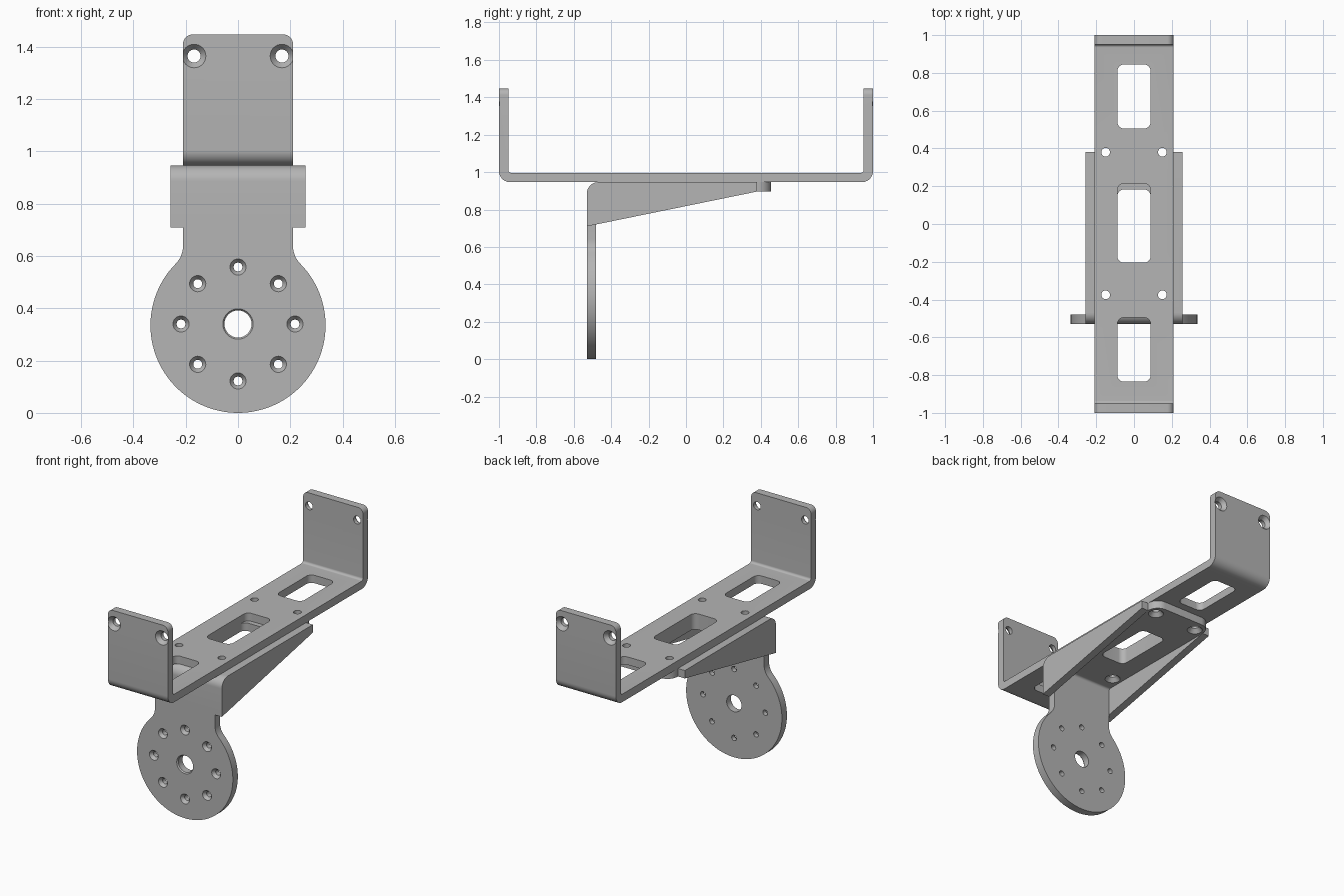
import bpy, bmesh
from math import cos, sin, pi, sqrt, atan2, radians, ceil
from mathutils import Vector

if "Cube" in bpy.data.objects:
    bpy.data.objects.remove(bpy.data.objects["Cube"])

GREY = (0.46, 0.46, 0.46, 1)
steel = bpy.data.materials.new("grey metal")
steel.use_nodes = True
steel.diffuse_color = GREY
steel.node_tree.nodes["Principled BSDF"].inputs["Base Color"].default_value = GREY

T = 0.05                # sheet thickness
HALF = 0.21             # half width of both brackets
DECK = 0.946            # where the two brackets meet


def finish(name, bm):
    bmesh.ops.recalc_face_normals(bm, faces=bm.faces)
    mesh = bpy.data.meshes.new(name)
    bm.to_mesh(mesh)
    bm.free()
    obj = bpy.data.objects.new(name, mesh)
    bpy.context.scene.collection.objects.link(obj)
    return obj


def rounded(points):
    """Outline from (u, v, radius) corners."""
    out = []
    n = len(points)
    for i, (u, v, r) in enumerate(points):
        p = Vector((u, v))
        if not r:
            out.append(p)
            continue
        a = (Vector(points[i - 1][:2]) - p).normalized()
        b = (Vector(points[(i + 1) % n][:2]) - p).normalized()
        half = a.angle(b) / 2
        centre = p + (a + b).normalized() * r / sin(half)
        start = p + a * r / (sin(half) / cos(half)) - centre
        end = p + b * r / (sin(half) / cos(half)) - centre
        a0 = atan2(start.y, start.x)
        turn = (atan2(end.y, end.x) - a0 + pi) % (2 * pi) - pi
        steps = 10
        out += [centre + r * Vector((cos(a0 + turn * k / steps), sin(a0 + turn * k / steps)))
                for k in range(steps + 1)]
    return out


def box_outline(u, v0, v1, r):
    return rounded([(-u, v0, r), (u, v0, r), (u, v1, r), (-u, v1, r)])


def prism(name, outline, axis, lo, hi):
    """Extrude a flat outline along one axis."""
    place = {"x": lambda p, w: (w, p[0], p[1]),
             "y": lambda p, w: (p[0], w, p[1]),
             "z": lambda p, w: (p[0], p[1], w)}[axis]
    bm = bmesh.new()
    a, b = [[bm.verts.new(place(p, w)) for p in outline] for w in (lo, hi)]
    bm.faces.new(a)
    bm.faces.new(b)
    for i in range(len(a)):
        bm.faces.new((a[i - 1], a[i], b[i], b[i - 1]))
    return finish(name, bm)


def drills(holes):
    """Countersink cutters: (point, direction, outer radius, bore radius, depth)."""
    bm = bmesh.new()
    n = 32
    for point, direction, outer, bore, depth in holes:
        rot = Vector(direction).to_track_quat("Z", "Y")
        rings = []
        for r, t in ((outer, -0.02), (outer, 0), (bore, depth), (bore, 0.15)):
            rings.append([bm.verts.new(Vector(point) + rot @ Vector(
                (r * cos(2 * pi * k / n), r * sin(2 * pi * k / n), t))) for k in range(n)])
        bm.faces.new(rings[0])
        bm.faces.new(rings[-1])
        for a, b in zip(rings, rings[1:]):
            for k in range(n):
                bm.faces.new((a[k - 1], a[k], b[k], b[k - 1]))
    return finish("drill_cutter", bm)


def combine(obj, steps):
    """Apply booleans and discard the helper objects."""
    for operation, helper in steps:
        mod = obj.modifiers.new(operation, "BOOLEAN")
        mod.operation, mod.object, mod.solver = operation, helper, "EXACT"
        graph = bpy.context.evaluated_depsgraph_get()
        mesh = bpy.data.meshes.new_from_object(obj.evaluated_get(graph))
        obj.modifiers.clear()
        obj.data = mesh
        bpy.data.objects.remove(helper)
    obj.data.materials.clear()
    obj.data.materials.append(steel)
    bpy.ops.object.select_all(action="DESELECT")
    obj.select_set(True)
    bpy.context.view_layer.objects.active = obj
    bpy.ops.object.shade_smooth_by_angle(angle=radians(25))


deck_holes = [(x, y) for x in (-0.15, 0.15) for y in (-0.375, 0.38)]

# U-shaped cradle: bent strip with rounded upright corners
top = 1.447
floor = DECK + T
cradle = prism("cradle_bracket", rounded([
    (-1, DECK, 0.06), (1, DECK, 0.06), (1, top, 0), (1 - T, top, 0),
    (1 - T, floor, 0.015), (T - 1, floor, 0.015), (T - 1, top, 0), (-1, top, 0)]),
    "x", -HALF, HALF)
corners = prism("corner_helper", rounded([
    (-HALF, 0.8, 0), (HALF, 0.8, 0), (HALF, top, 0.035), (-HALF, top, 0.035)]), "y", -1.2, 1.2)
steps = [("INTERSECT", corners)]
for y0, y1 in ((-0.835, -0.495), (-0.205, 0.215), (0.505, 0.845)):
    steps.append(("DIFFERENCE", prism("slot_cutter", box_outline(0.088, y0, y1, 0.035), "z", 0.8, 1.1)))
holes = [((x, y, DECK - 0.04), (0, 0, 1), 0.023, 0.023, 0.05) for x, y in deck_holes]
holes += [((x, s, 1.365), (0, -s, 0), 0.045, 0.025, 0.025) for x in (-0.168, 0.168) for s in (-1, 1)]
steps.append(("DIFFERENCE", drills(holes)))
combine(cradle, steps)

# Lower mount: bent plate whose hanging leg ends in a disc
front = -0.53
hub, radius, fillet = 0.335, 0.335, 0.1
mount = prism("mounting_bracket", rounded([
    (front, -0.1, 0), (front + T, -0.1, 0), (front + T, DECK - T, 0.015),
    (0.455, DECK - T, 0), (0.455, DECK, 0), (front, DECK, 0.06)]), "x", -0.4, 0.4)

# Disc, concave shoulder and neck as one outline
fx = HALF + fillet
fz = hub + sqrt((radius + fillet) ** 2 - fx ** 2)
lean = atan2(fz - hub, fx)
right = [(radius * cos(a), hub + radius * sin(a))
         for a in [-pi / 2 + (lean + pi / 2) * k / 40 for k in range(41)]]
right += [(fx - fillet * cos(a), fz - fillet * sin(a))
          for a in [lean * (1 - k / 8) for k in range(1, 9)]]
right.append((HALF, 1.1))
outline = right + [(-x, z) for x, z in reversed(right[1:])]
steps = [("INTERSECT", prism("leg_helper", outline, "y", -0.7, 0.7))]

# Rounded rear corners of the deck plate
steps.append(("INTERSECT", prism("deck_helper", rounded([
    (-0.4, -0.7, 0), (0.4, -0.7, 0), (0.4, -0.4, 0), (HALF, -0.4, 0),
    (HALF, 0.455, 0.07), (-HALF, 0.455, 0.07), (-HALF, -0.4, 0), (-0.4, -0.4, 0)]), "z", -0.3, 1.2)))

# Tapered side gussets
gusset = rounded([(front, 0.71, 0), (0.38, DECK - T, 0), (0.38, DECK, 0), (front, DECK, 0.06)])
for s in (-1, 1):
    lo, hi = sorted((s * HALF, s * 0.258))
    steps.append(("UNION", prism("gusset", gusset, "x", lo, hi)))

# Deck slot, countersunk deck holes, bolt circle and hub bore
steps.append(("DIFFERENCE", prism("slot_cutter", box_outline(0.088, -0.205, 0.183, 0.035), "z", 0.8, 1.1)))
holes = [((x, y, DECK - T), (0, 0, 1), 0.045, 0.023, 0.025) for x, y in deck_holes]
holes += [((0.218 * cos(k * pi / 4), front, hub + 0.005 + 0.218 * sin(k * pi / 4)),
           (0, 1, 0), 0.031, 0.017, 0.02) for k in range(8)]
holes.append(((0, front, hub + 0.005), (0, 1, 0), 0.058, 0.052, 0.008))
steps.append(("DIFFERENCE", drills(holes)))
combine(mount, steps)
